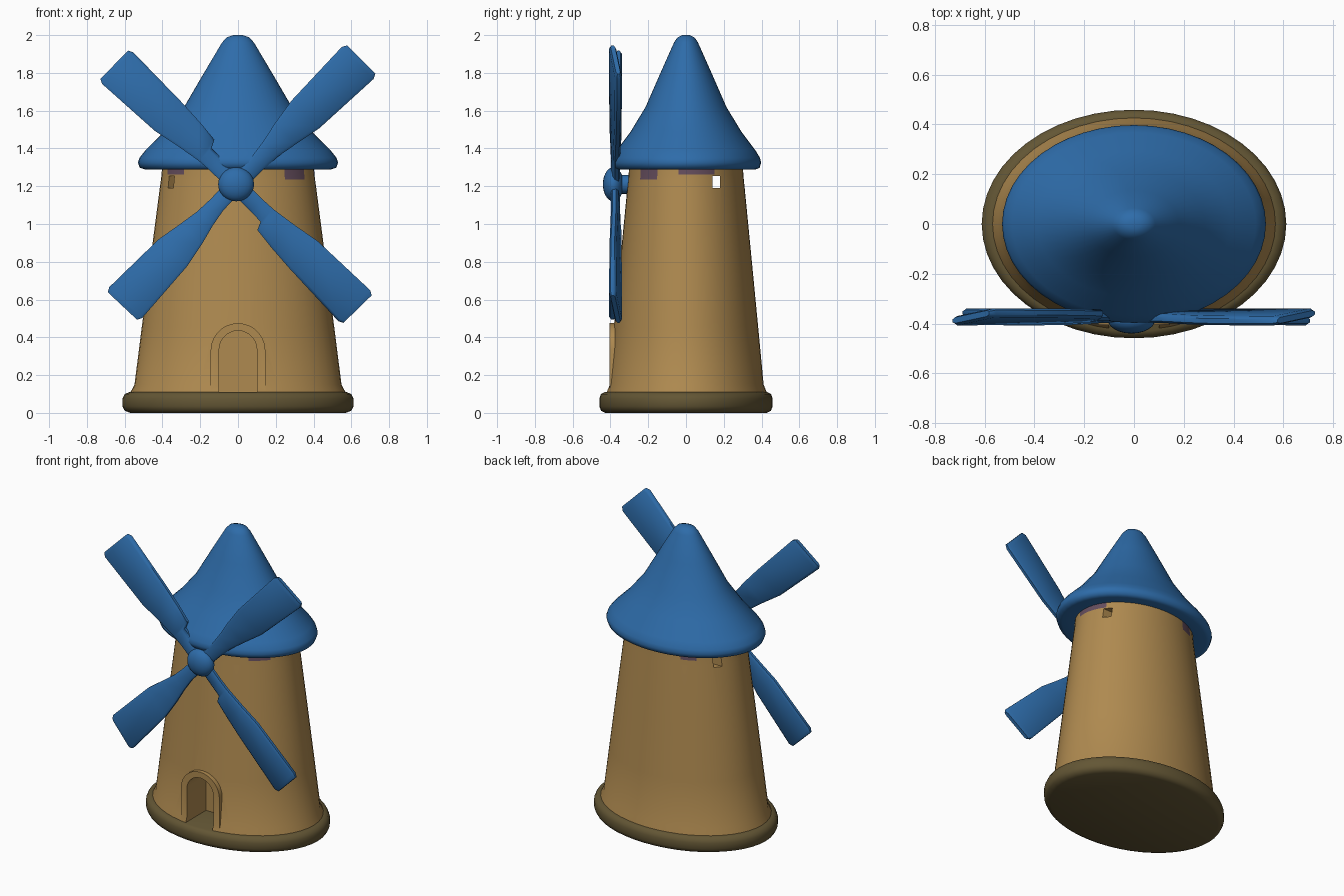
import bpy, bmesh, math
from mathutils import Vector, Matrix

cube = bpy.data.objects.get("Cube")
if cube:
    bpy.data.objects.remove(cube, do_unlink=True)

SIDES = 48
DEPTH = 0.75          # every round part is an ellipse, narrower front to back


def material(name, rgb):
    m = bpy.data.materials.new(name)
    m.use_nodes = True
    m.diffuse_color = (*rgb, 1)
    bsdf = m.node_tree.nodes["Principled BSDF"]
    bsdf.inputs["Base Color"].default_value = (*rgb, 1)
    bsdf.inputs["Roughness"].default_value = 0.8
    return m


TAN = material("tan plaster", (0.43, 0.255, 0.08))
BLUE = material("blue", (0.027, 0.15, 0.40))
OLIVE = material("olive stone", (0.125, 0.093, 0.035))
MAUVE = material("mauve stain", (0.13, 0.075, 0.11))


def finish(name, bm, *mats):
    bmesh.ops.recalc_face_normals(bm, faces=bm.faces)
    mesh = bpy.data.meshes.new(name)
    bm.to_mesh(mesh)
    bm.free()
    for m in mats:
        mesh.materials.append(m)
    obj = bpy.data.objects.new(name, mesh)
    bpy.context.collection.objects.link(obj)
    return obj


def activate(obj):
    bpy.ops.object.select_all(action='DESELECT')
    obj.select_set(True)
    bpy.context.view_layer.objects.active = obj


def smooth(obj, angle=40):
    activate(obj)
    bpy.ops.object.shade_smooth_by_angle(angle=math.radians(angle))


def skin(bm, loops):
    """Join matching loops of points into a closed tube."""
    rings = [[bm.verts.new(p) for p in loop] for loop in loops]
    n = len(rings[0])
    for a, b in zip(rings, rings[1:]):
        for i in range(n):
            j = (i + 1) % n
            bm.faces.new((a[i], a[j], b[j], b[i]))
    bm.faces.new(rings[0])
    bm.faces.new(rings[-1])


def lathe(name, profile, *mats):
    bm = bmesh.new()
    turns = [math.tau * i / SIDES for i in range(SIDES)]
    skin(bm, [[(r * math.cos(t), r * DEPTH * math.sin(t), z) for t in turns]
              for r, z in profile])
    return finish(name, bm, *mats)


def arch(name, half, bottom, top, front, back):
    """Round-headed prism running front to back."""
    spring = top - half
    outline = [(-half, bottom), (half, bottom)]
    outline += [(half * math.cos(math.pi * k / 14), spring + half * math.sin(math.pi * k / 14))
                for k in range(15)]
    bm = bmesh.new()
    skin(bm, [[(x, y, z) for x, z in outline] for y in (front, back)])
    return finish(name, bm, TAN)


def block(name, size, centre, turn=0):
    bm = bmesh.new()
    bmesh.ops.create_cube(bm, size=1, matrix=Matrix.Translation(centre)
                          @ Matrix.Rotation(turn, 4, 'Z') @ Matrix.Diagonal((*size, 1)))
    return finish(name, bm, TAN)


def combine(target, tool, operation):
    mod = target.modifiers.new(operation, 'BOOLEAN')
    mod.operation, mod.solver, mod.object = operation, 'EXACT', tool
    activate(target)
    bpy.ops.object.modifier_apply(modifier=mod.name)
    bpy.data.objects.remove(tool, do_unlink=True)


# Stone base with a rounded rim
smooth(lathe("base", [(0.57, 0), (0.60, 0.012), (0.612, 0.035), (0.612, 0.075),
                      (0.60, 0.1), (0.575, 0.11)], OLIVE), 60)

# Tapered tower with a small flare at the foot
tower = lathe("tower", [(0.572, 0.08), (0.568, 0.112), (0.548, 0.15), (0.51, 0.45),
                        (0.465, 0.8), (0.413, 1.2), (0.408, 1.235), (0.405, 1.262),
                        (0.40, 1.32)], TAN, MAUVE)

# Raised door surround, deep doorway and small windows
combine(tower, arch("door_surround", 0.145, 0.09, 0.475, -0.406, -0.25), 'UNION')
combine(tower, arch("doorway", 0.1, 0.05, 0.435, -0.6, -0.2), 'DIFFERENCE')
combine(tower, block("side_windows", (1.2, 0.042, 0.065), (0, 0.16, 1.222)), 'DIFFERENCE')
combine(tower, block("front_window", (0.2, 0.045, 0.065), (-0.36, -0.16, 1.222),
                     math.radians(45)), 'DIFFERENCE')

# Stains on the wall under the eaves: (angle, half width, lowest height)
STAINS = [(-42, 11, 1.235), (122, 8, 1.235), (10, 20, 1.262), (215, 12, 1.262)]
for face in tower.data.polygons:
    c = face.center
    outward = face.normal.dot(Vector((c.x, c.y, 0))) > 0
    angle = math.degrees(math.atan2(c.y / DEPTH, c.x))
    for mid, half, low in STAINS:
        if outward and c.z > low and abs((angle - mid + 180) % 360 - 180) < half:
            face.material_index = 1
smooth(tower, 35)

# Cone roof, slightly hollow in its slope, with a rounded eave and tip
smooth(lathe("roof", [(0.38, 1.30), (0.49, 1.288), (0.52, 1.298), (0.53, 1.325),
                      (0.522, 1.35), (0.49, 1.39), (0.39, 1.49), (0.285, 1.62),
                      (0.18, 1.8), (0.085, 1.96), (0.06, 1.988), (0.025, 2.0)], BLUE), 60)

# Hub and axle
HUB = Vector((-0.01, -0.385, 1.21))
bm = bmesh.new()
bmesh.ops.create_uvsphere(bm, u_segments=24, v_segments=14, radius=1,
                          matrix=Matrix.Translation(HUB) @ Matrix.Diagonal((0.095, 0.055, 0.09, 1)))
smooth(finish("hub", bm, BLUE), 60)
bm = bmesh.new()
bmesh.ops.create_cone(bm, segments=20, radius1=0.05, radius2=0.05, depth=0.12, cap_ends=True,
                      matrix=Matrix.Translation(HUB + Vector((0, 0.06, 0)))
                      @ Matrix.Rotation(math.pi / 2, 4, 'X'))
smooth(finish("axle", bm, BLUE))

# Sail sections: distance from hub, trailing edge, leading edge
STEPPED = [(0.03, -0.045, 0.045), (0.15, -0.045, 0.045), (0.225, -0.05, 0.045),
           (0.245, -0.053, 0.088), (0.36, -0.072, 0.1), (0.5, -0.1, 0.108),
           (0.87, -0.118, 0.117), (0.895, -0.105, 0.104)]
PLAIN = [(0.03, -0.045, 0.045), (0.15, -0.045, 0.045), (0.25, -0.06, 0.052),
         (0.36, -0.085, 0.072), (0.5, -0.108, 0.1),
         (0.87, -0.122, 0.117), (0.895, -0.108, 0.104)]


def sail(name, degrees, stretch, sections):
    a = math.radians(degrees)
    along = Vector((math.cos(a), 0, math.sin(a)))
    across = Vector((math.sin(a), 0, -math.cos(a)))
    loops = []
    for u, lo, hi in sections:
        t = 0.012 if u > 0.88 else 0.019
        ring = [(lo, -0.5), (lo + 0.014, -1), (hi - 0.014, -1), (hi, -0.5),
                (hi, 0.5), (hi - 0.014, 1), (lo + 0.014, 1), (lo, 0.5)]
        # the blade is pitched, with its leading edge set back
        loops.append([HUB + along * u * stretch + across * v
                      + Vector((0, 0.012 + 0.15 * v + side * t, 0)) for v, side in ring])
    bm = bmesh.new()
    skin(bm, loops)
    smooth(finish(name, bm, BLUE), 50)


sail("upper_right_sail", 135.5, 1.01, STEPPED)
sail("upper_left_sail", 44.8, 1.045, PLAIN)
sail("lower_right_sail", 226.8, 0.985, PLAIN)
sail("lower_left_sail", 314.2, 1.03, STEPPED)
